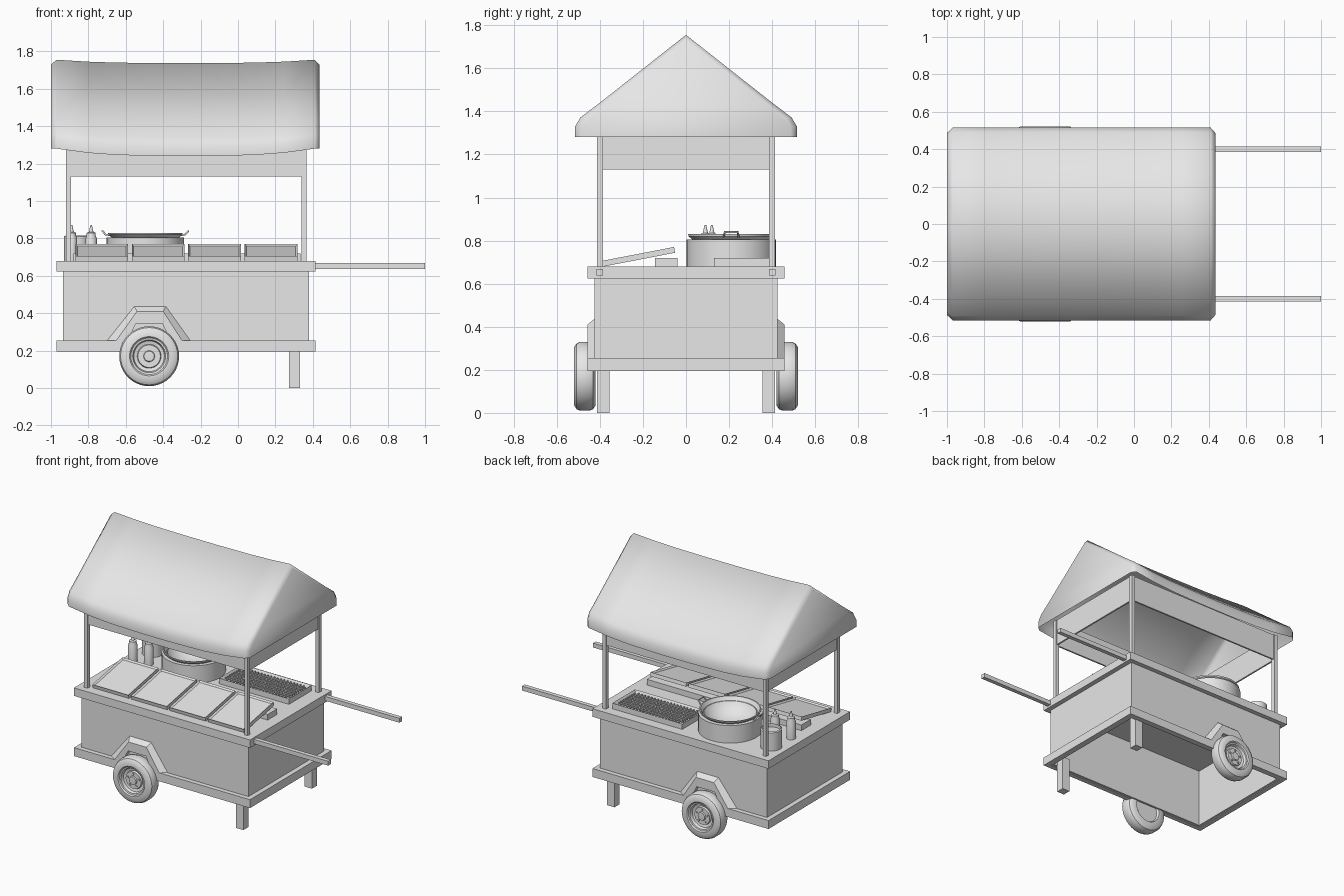
import bpy, bmesh, math
from mathutils import Matrix, Vector

cube = bpy.data.objects.get("Cube")
if cube:
    bpy.data.objects.remove(cube, do_unlink=True)

grey = bpy.data.materials.new("plain_grey")
grey.use_nodes = True
colour = (0.8, 0.8, 0.8, 1)
grey.diffuse_color = colour
grey.node_tree.nodes["Principled BSDF"].inputs["Base Color"].default_value = colour


def finish(name, bm, smooth=None):
    """Turn a bmesh into an object; smooth is an angle in degrees."""
    bmesh.ops.recalc_face_normals(bm, faces=bm.faces)
    mesh = bpy.data.meshes.new(name)
    bm.to_mesh(mesh)
    bm.free()
    mesh.materials.append(grey)
    obj = bpy.data.objects.new(name, mesh)
    bpy.context.collection.objects.link(obj)
    if smooth:
        bpy.ops.object.select_all(action='DESELECT')
        obj.select_set(True)
        bpy.context.view_layer.objects.active = obj
        bpy.ops.object.shade_smooth_by_angle(angle=math.radians(smooth))
    return obj


def box(name, x, y, z, inset=0, depth=0, tilt=0):
    """Box from ranges; inset sinks a panel into the top, tilt turns it about x."""
    bm = bmesh.new()
    size = [r[1] - r[0] for r in (x, y, z)]
    bmesh.ops.create_cube(bm, size=1, matrix=Matrix.Diagonal((*size, 1)))
    if inset:
        bm.normal_update()
        top = [f for f in bm.faces if f.normal.z > 0.9]
        bmesh.ops.inset_individual(bm, faces=top, thickness=inset, depth=-depth)
    centre = Vector([sum(r) / 2 for r in (x, y, z)])
    bm.transform(Matrix.Translation(centre) @ Matrix.Rotation(tilt, 4, 'X'))
    return finish(name, bm)


def lathe(name, profile, loc, turn=0, steps=32):
    """Spin (radius, height) points about z, then turn about x and place."""
    bm = bmesh.new()
    verts = [bm.verts.new((r, 0, h)) for r, h in profile]
    edges = [bm.edges.new(pair) for pair in zip(verts, verts[1:])]
    bmesh.ops.spin(bm, geom=verts + edges, cent=(0, 0, 0), axis=(0, 0, 1),
                   angle=math.tau, steps=steps)
    bmesh.ops.remove_doubles(bm, verts=bm.verts, dist=0.0005)
    bm.transform(Matrix.Translation(loc) @ Matrix.Rotation(turn, 4, 'X'))
    return finish(name, bm, 35)


# Roof: sagging cloth with a skirt and rounded gable ends
half = [(0.515, 1.28), (0.515, 1.33), (0.49, 1.372), (0.40, 1.44)]
outline = half + [(0, 1.755)] + [(-y, z) for y, z in reversed(half)]
bm = bmesh.new()
rows = []
for x in (-1, -0.97, -0.8, -0.65, -0.4, -0.16, 0.09, 0.25, 0.41, 0.435):
    t = min(1, abs(x + 0.28) / 0.69)
    shrink = 0.945 if x in (-1, 0.435) else 1
    row = []
    for y, z in outline:
        sag = (1 - t ** 3) * (0.04 - 0.022 * (z - 1.28) / 0.475)
        row.append(bm.verts.new((x, y * shrink, 1.28 + (z - 1.28) * shrink - sag)))
    rows.append(row)
for a, b in zip(rows, rows[1:]):
    for i in range(len(outline) - 1):
        bm.faces.new((a[i], a[i + 1], b[i + 1], b[i]))
bm.faces.new(rows[0])
bm.faces.new(rows[-1])
finish("roof", bm, 180)

# Posts and the valance between them
for x in (-0.907, 0.353):
    for y in (-0.4, 0.4):
        box("post", (x - 0.013, x + 0.013), (y - 0.014, y + 0.014), (0.67, 1.32))
    box("end_valance", (x - 0.006, x + 0.006), (-0.387, 0.387), (1.13, 1.32))
for y in (-0.4, 0.4):
    box("side_valance", (-0.895, 0.34), (y - 0.006, y + 0.006), (1.13, 1.32))

# Body: open-bottomed walls under a solid counter
for s in (-1, 1):
    box("side_wall", (-0.935, 0.38), sorted((s * 0.425, s * 0.41)), (0.2, 0.64))
for x in (-0.935, 0.365):
    box("end_wall", (x, x + 0.015), (-0.41, 0.41), (0.2, 0.64))
box("counter", (-0.97, 0.415), (-0.458, 0.458), (0.623, 0.68))

# Lower trim: bars on the ends, bars with a wheel arch on the sides
for x in (-0.97, 0.38):
    box("end_trim", (x, x + 0.035), (-0.425, 0.425), (0.195, 0.255))
low = [(-0.97, 0.195), (-0.62, 0.195), (-0.545, 0.345), (-0.405, 0.345),
       (-0.33, 0.195), (0.415, 0.195), (0.415, 0.255)]
inner = low + [(-0.255, 0.255), (-0.385, 0.437), (-0.555, 0.437), (-0.70, 0.255), (-0.97, 0.255)]
outer = low + [(-0.30, 0.255), (-0.40, 0.41), (-0.54, 0.41), (-0.65, 0.255), (-0.97, 0.255)]
for s in (-1, 1):
    bm = bmesh.new()
    a = [bm.verts.new((x, s * 0.424, z)) for x, z in inner]
    b = [bm.verts.new((x, s * 0.458, z)) for x, z in outer]
    bm.faces.new(a)
    bm.faces.new(b)
    for i in range(len(a)):
        j = (i + 1) % len(a)
        bm.faces.new((a[i], a[j], b[j], b[i]))
    finish("arched_trim", bm)

# Legs and push handles
for y in (-0.385, 0.385):
    box("leg", (0.273, 0.332), (y - 0.029, y + 0.029), (0, 0.25))
for y in (-0.4, 0.4):
    box("handle", (0.38, 1), (y - 0.015, y + 0.015), (0.637, 0.668))

# Wheels: tyre, dished hub and five nuts
tyre = [(0.098, 0.0), (0.135, 0.0), (0.153, 0.012), (0.16, 0.03), (0.16, 0.07),
        (0.153, 0.088), (0.135, 0.1), (0.105, 0.1), (0.098, 0.092)]
hub = [(0, 0.015), (0.09, 0.015), (0.098, 0.0), (0.1, 0.05), (0.098, 0.092),
       (0.088, 0.09), (0.082, 0.07), (0.064, 0.065), (0.06, 0.078),
       (0.03, 0.078), (0.027, 0.088), (0, 0.09)]
for s in (-1, 1):
    place = Vector((-0.475, s * 0.42, 0.17))
    turn = -s * math.pi / 2
    lathe("tyre", tyre, place, turn, 40)
    lathe("hub", hub, place, turn)
    for k in range(5):
        a = math.tau * k / 5 + math.pi / 2
        nut = place + Vector((0.045 * math.cos(a), s * 0.075, 0.045 * math.sin(a)))
        lathe("wheel_nut", [(0.007, 0), (0.007, 0.01), (0, 0.01)], nut, turn, 6)

# Four tilted display lids on a support bar
for i in range(4):
    x = -0.87 + i * 0.302
    box("lid", (x, x + 0.283), (-0.393, -0.05), (0.711, 0.738), 0.015, 0.01,
        math.radians(10.9))
box("lid_support", (-0.88, 0.335), (-0.145, -0.04), (0.68, 0.72))

# Grill: shallow tray with crossing bars
box("grill_tray", (-0.24, 0.31), (0.13, 0.385), (0.68, 0.72), 0.02, 0.025)
for i in range(1, 20):
    x = -0.22 + i * 0.51 / 20
    box("grill_bar", (x - 0.004, x + 0.004), (0.15, 0.365), (0.706, 0.713))
for i in range(1, 9):
    y = 0.15 + i * 0.215 / 9
    box("grill_cross_bar", (-0.22, 0.29), (y - 0.004, y + 0.004), (0.707, 0.714))

# Round cooker with a pan and two loop handles
cooker = Vector((-0.495, 0.21, 0.68))
lathe("cooker", [(0, 0), (0.207, 0), (0.207, 0.125), (0.17, 0.125)], cooker, 0, 48)
lathe("pan", [(0, 0.04), (0.08, 0.048), (0.135, 0.075), (0.17, 0.115), (0.192, 0.15),
              (0.2, 0.15), (0.198, 0.14), (0.175, 0.12)], cooker, 0, 48)
for s in (-1, 1):
    curve = bpy.data.curves.new("pan_handle", 'CURVE')
    curve.dimensions = '3D'
    curve.bevel_depth = 0.005
    curve.bevel_resolution = 2
    curve.use_fill_caps = True
    spline = curve.splines.new('POLY')
    path = [(0.185, -0.034, 0.138), (0.212, -0.034, 0.14), (0.23, -0.03, 0.16),
            (0.23, 0.03, 0.16), (0.212, 0.034, 0.14), (0.185, 0.034, 0.138)]
    spline.points.add(len(path) - 1)
    for point, (x, y, z) in zip(spline.points, path):
        point.co = (*(cooker + Vector((s * x, y, z))), 1)
    curve.materials.append(grey)
    bpy.context.collection.objects.link(bpy.data.objects.new("pan_handle", curve))

# Sauce bottles and an open jar
bottle = [(0, 0), (0.03, 0), (0.03, 0.12), (0.024, 0.135), (0.024, 0.15),
          (0.012, 0.155), (0.004, 0.192), (0, 0.192)]
for x, y in ((-0.785, 0.12), (-0.89, 0.09)):
    lathe("sauce_bottle", bottle, Vector((x, y, 0.68)), 0, 20)
lathe("jar", [(0, 0), (0.07, 0), (0.07, 0.13), (0.062, 0.135), (0.062, 0.11), (0, 0.11)],
      Vector((-0.86, 0.27, 0.68)))
